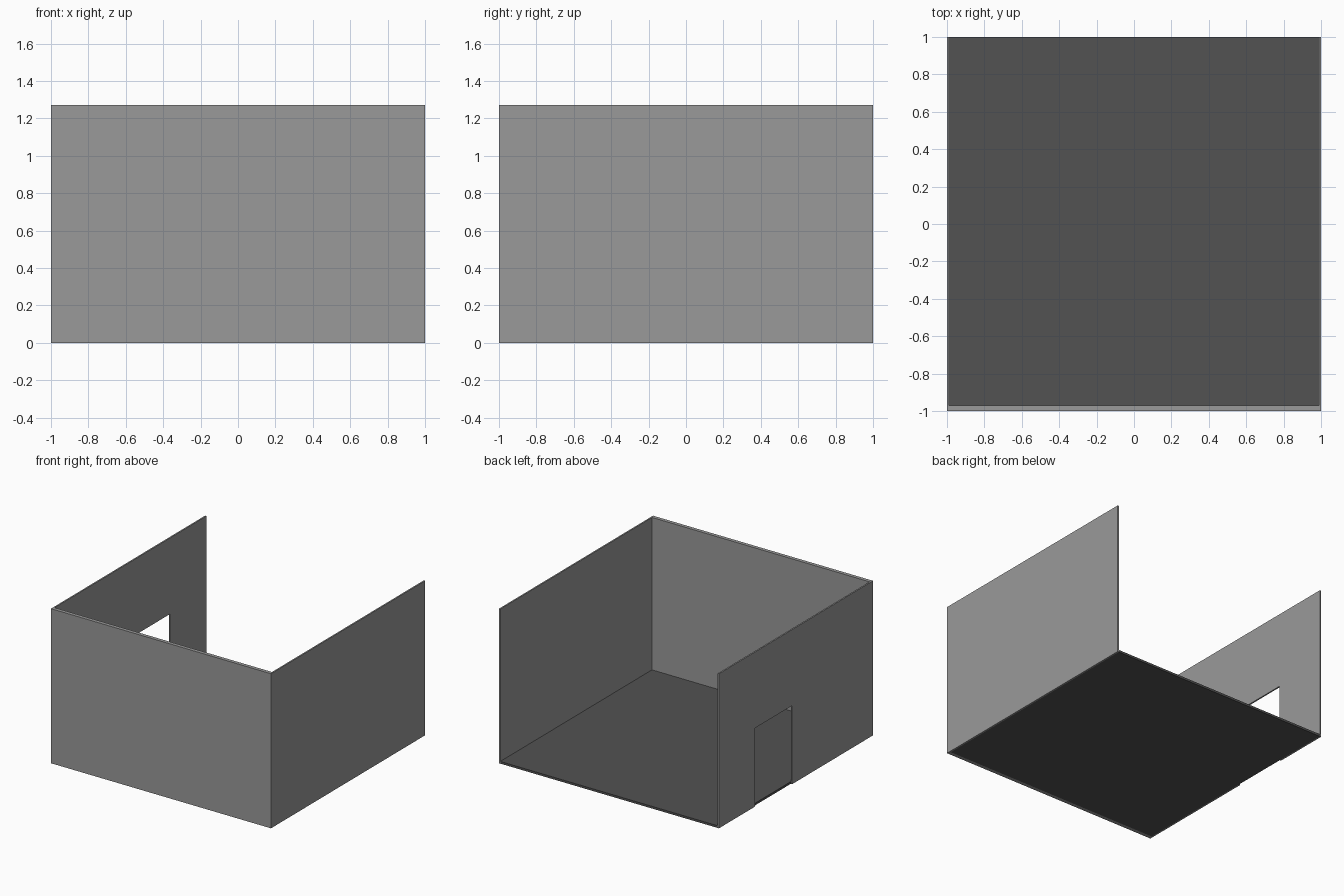
import bpy, bmesh
from mathutils import Vector

if "Cube" in bpy.data.objects:
    bpy.data.objects.remove(bpy.data.objects["Cube"])

H = 1.27        # wall height
SIDE = 0.012    # side wall thickness
FRONT = 0.03    # front wall thickness
SLAB = 0.018    # floor thickness


def material(name, value):
    m = bpy.data.materials.new(name)
    m.diffuse_color = (value, value, value, 1)
    m.use_nodes = True
    m.node_tree.nodes["Principled BSDF"].inputs["Base Color"].default_value = m.diffuse_color
    return m


def prism(name, outline, depth, mat):
    """Extrude a flat outline along the depth vector."""
    bm = bmesh.new()
    face = bm.faces.new([bm.verts.new(p) for p in outline])
    ext = bmesh.ops.extrude_face_region(bm, geom=[face], use_keep_orig=True)
    verts = [g for g in ext["geom"] if isinstance(g, bmesh.types.BMVert)]
    bmesh.ops.translate(bm, verts=verts, vec=Vector(depth))
    bmesh.ops.recalc_face_normals(bm, faces=bm.faces)
    me = bpy.data.meshes.new(name)
    bm.to_mesh(me)
    bm.free()
    me.materials.append(mat)
    ob = bpy.data.objects.new(name, me)
    bpy.context.collection.objects.link(ob)
    return ob


wall_grey = material("wall grey", 0.32)
floor_grey = material("dark floor grey", 0.085)

# Floor slab fitted between the walls, open at the back
xi, yi = 1 - SIDE, -1 + FRONT
prism("floor", [(-xi, yi, 0), (xi, yi, 0), (xi, 1, 0), (-xi, 1, 0)],
      (0, 0, SLAB), floor_grey)

# Front wall across the full width
prism("front_wall", [(-1, -1, 0), (1, -1, 0), (1, -1, H), (-1, -1, H)],
      (0, FRONT, 0), wall_grey)

# Plain right wall
prism("right_wall", [(1, yi, 0), (1, 1, 0), (1, 1, H), (1, yi, H)],
      (-SIDE, 0, 0), wall_grey)

# Left wall with a doorway notched into its outline
d0, d1, dh = 0.05, 0.53, 0.645
outline = [(yi, 0), (d0, 0), (d0, dh), (d1, dh), (d1, 0), (1, 0), (1, H), (yi, H)]
prism("left_wall", [(-1, y, z) for y, z in outline], (SIDE, 0, 0), wall_grey)
